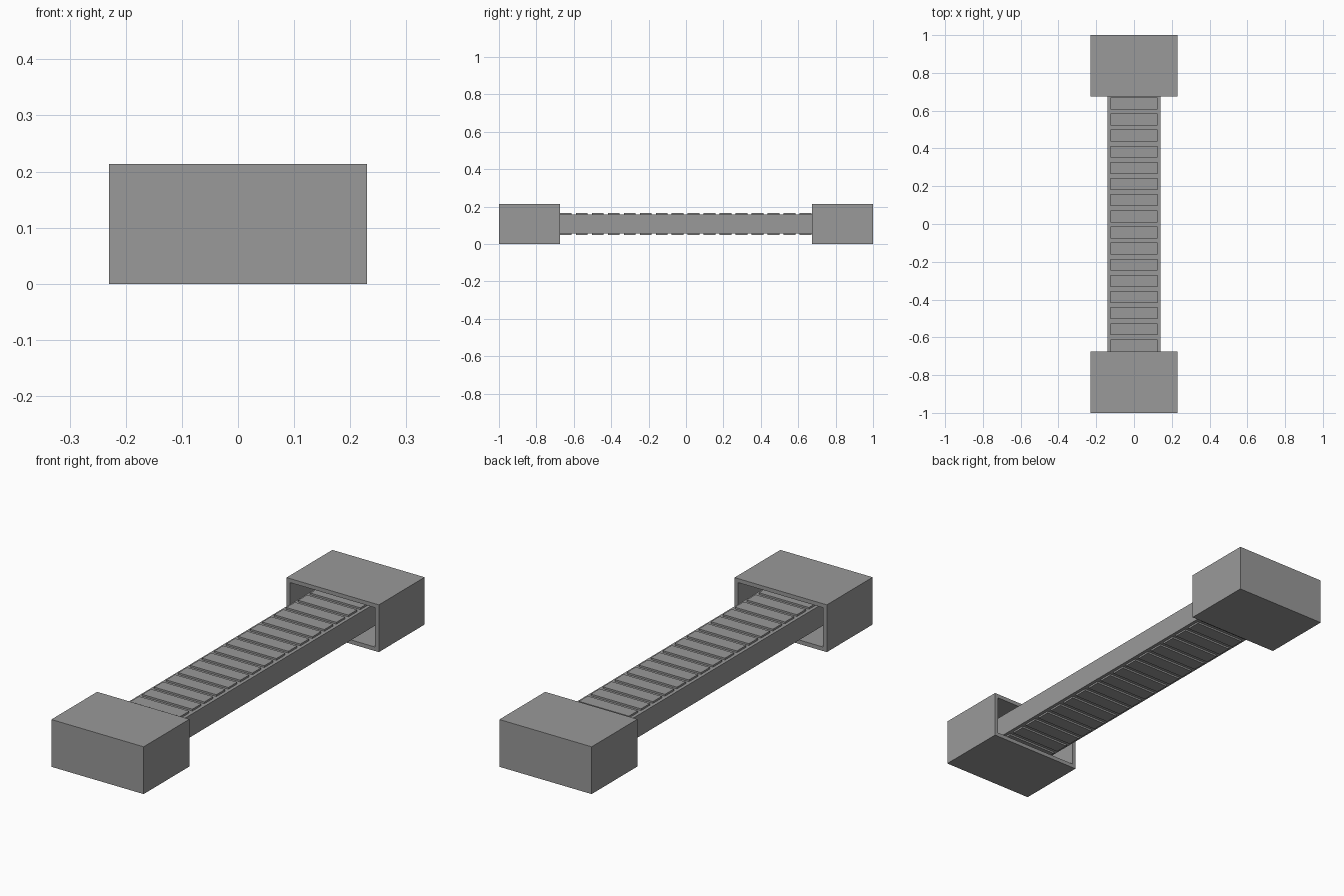
import bpy
import bmesh
from mathutils import Matrix, Vector

cube = bpy.data.objects.get("Cube")
if cube:
    bpy.data.objects.remove(cube, do_unlink=True)

grey = bpy.data.materials.new("mid_grey")
grey.use_nodes = True
COLOUR = (0.32, 0.32, 0.32, 1.0)
grey.diffuse_color = COLOUR
grey.node_tree.nodes["Principled BSDF"].inputs["Base Color"].default_value = COLOUR

HEIGHT = 0.213
MID = HEIGHT / 2


def add_box(bm, centre, size):
    matrix = Matrix.Translation(centre) @ Matrix.Diagonal((*size, 1))
    return bmesh.ops.create_cube(bm, size=1, matrix=matrix)["verts"]


def finish(bm, name):
    bmesh.ops.recalc_face_normals(bm, faces=bm.faces)
    mesh = bpy.data.meshes.new(name)
    bm.to_mesh(mesh)
    bm.free()
    mesh.materials.append(grey)
    obj = bpy.data.objects.new(name, mesh)
    bpy.context.collection.objects.link(obj)
    return obj


# Hollow end caps, open towards the middle
WALL, DEPTH, WIDTH = 0.018, 0.326, 0.46
for name, side in (("front_cap", -1), ("back_cap", 1)):
    bm = bmesh.new()
    add_box(bm, (0, side * (1 - DEPTH / 2), MID), (WIDTH, DEPTH, HEIGHT))
    bm.normal_update()
    mouth = [f for f in bm.faces if f.normal.y * side < -0.9]
    bmesh.ops.inset_region(bm, faces=mouth, thickness=WALL, use_even_offset=True)
    pushed = bmesh.ops.extrude_face_region(bm, geom=mouth)
    bmesh.ops.delete(bm, geom=mouth, context="FACES_ONLY")
    verts = [g for g in pushed["geom"] if isinstance(g, bmesh.types.BMVert)]
    bmesh.ops.translate(bm, verts=verts, vec=Vector((0, side * (DEPTH - WALL), 0)))
    finish(bm, name)

# Long beam reaching into both caps
BEAM_HALF = 0.05
bm = bmesh.new()
add_box(bm, (0, 0, MID), (0.28, 1.964, 2 * BEAM_HALF))
finish(bm, "beam")

# Raised slats along the top and the underside
PITCH, RAISE, COUNT = 0.0854, 0.008, 22
for name, side in (("top_slats", 1), ("bottom_slats", -1)):
    bm = bmesh.new()
    for i in range(COUNT):
        y = (i - (COUNT - 1) / 2) * PITCH - 0.002
        add_box(bm, (0, y, MID + side * (BEAM_HALF + RAISE / 2)), (0.25, 0.063, RAISE))
    finish(bm, name)
